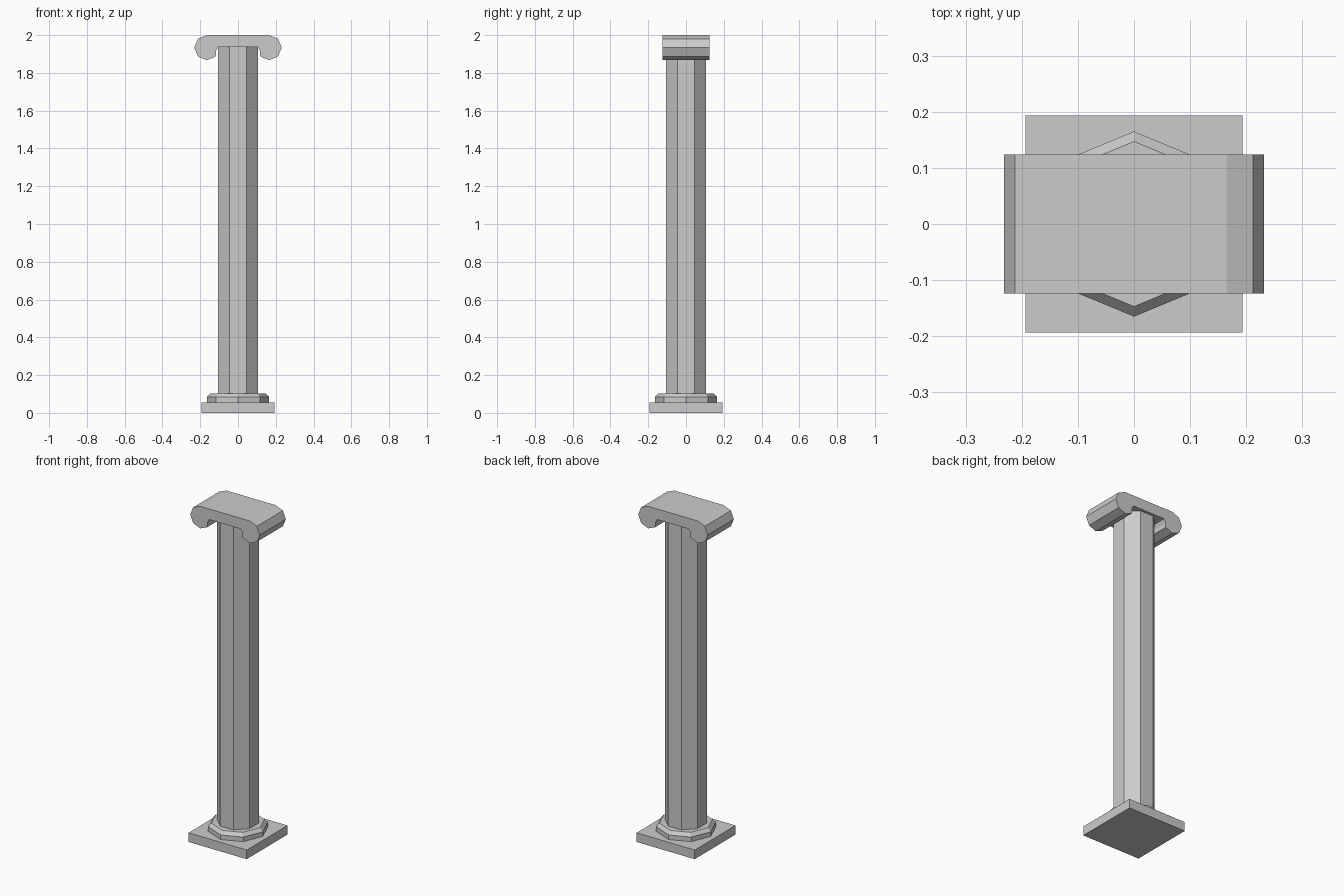
import bpy
from math import sin, cos, pi

if "Cube" in bpy.data.objects:
    bpy.data.objects.remove(bpy.data.objects["Cube"])


def make_mesh(name, verts, faces):
    mesh = bpy.data.meshes.new(name)
    mesh.from_pydata(verts, [], faces)
    mesh.update()
    obj = bpy.data.objects.new(name, mesh)
    bpy.context.collection.objects.link(obj)
    return obj


def octagonal_stack(name, levels, turn=0.0):
    """Octagonal solid through a list of (corner radius, z) levels."""
    n = 8
    verts = [(r * cos(turn + 2 * pi * i / n), r * sin(turn + 2 * pi * i / n), z)
             for r, z in levels for i in range(n)]
    faces = [tuple(reversed(range(n)))]
    for k in range(len(levels) - 1):
        for i in range(n):
            j = (i + 1) % n
            faces.append((k * n + i, k * n + j, (k + 1) * n + j, (k + 1) * n + i))
    faces.append(tuple(range((len(levels) - 1) * n, len(levels) * n)))
    return make_mesh(name, verts, faces)


# Square plinth
bpy.ops.mesh.primitive_cube_add(size=1, location=(0, 0, 0.0275))
plinth = bpy.context.object
plinth.name = "plinth"
plinth.scale = (0.387, 0.387, 0.055)

# Bevelled base ring, corners on the axes
octagonal_stack("base_ring", [(0.165, 0.055), (0.165, 0.083), (0.147, 0.103)])

# Shaft, flat sides facing the axes
octagonal_stack("shaft", [(0.116, 0.103), (0.116, 1.936)], pi / 8)

# Scroll capital: right half of the profile, mirrored and extruded along y
cx, cz, r = 0.165, 1.9335, 0.0665
half = [(cx + r * cos(a * pi / 4), cz + r * sin(a * pi / 4)) for a in (2, 1, 0, -1, -2, -3)]
half += [(0.117, 1.914), (0.107, 1.936)]
profile = half + [(-x, z) for x, z in reversed(half)]
n = len(profile)
depth = 0.124
verts = [(x, y, z) for y in (-depth, depth) for x, z in profile]
faces = [tuple(range(n)), tuple(reversed(range(n, 2 * n)))]
faces += [(i, i + n, (i + 1) % n + n, (i + 1) % n) for i in range(n)]
make_mesh("scroll_capital", verts, faces)
